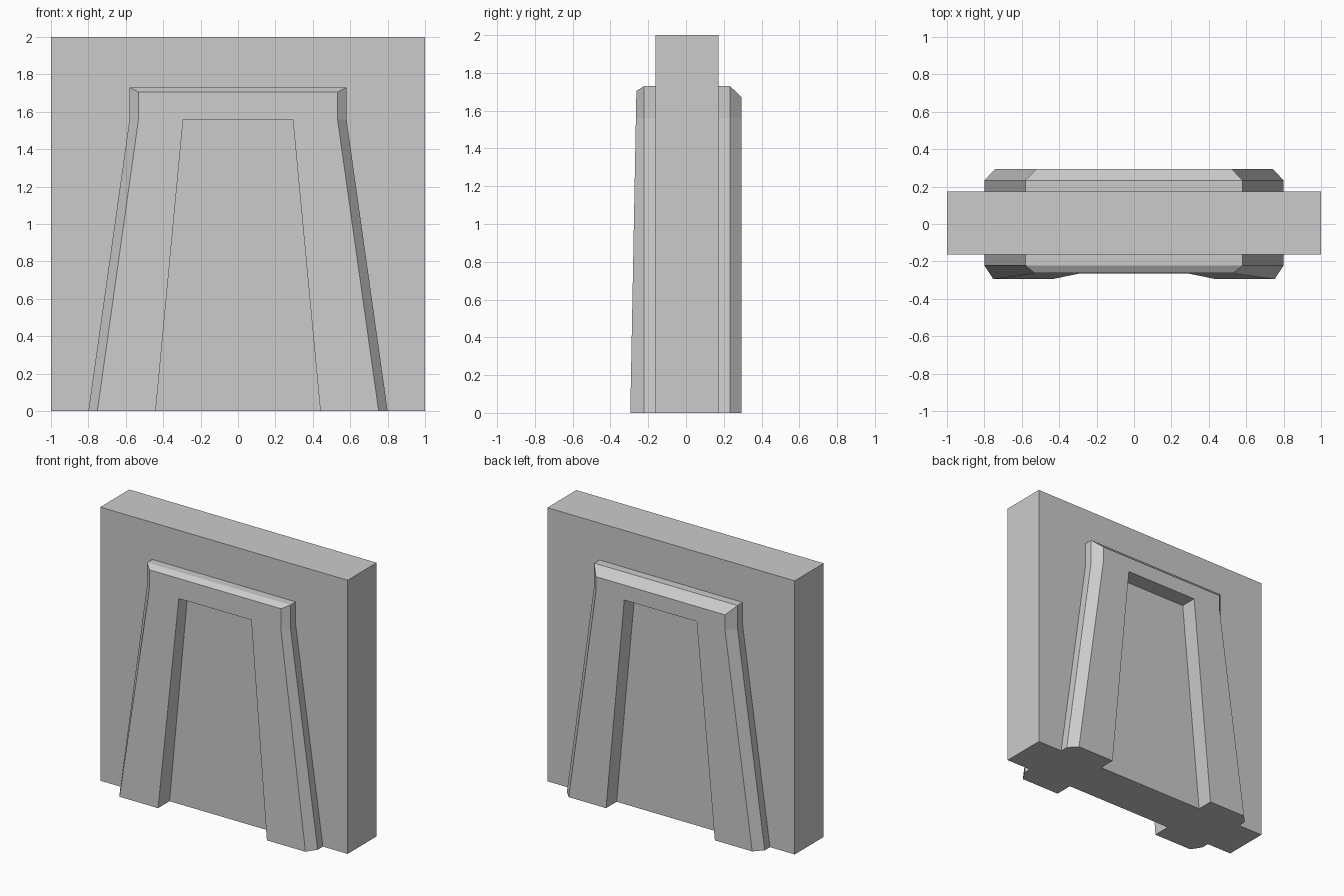
import bpy
import bmesh

if "Cube" in bpy.data.objects:
    bpy.data.objects.remove(bpy.data.objects["Cube"])


def make_object(name, bm):
    bmesh.ops.recalc_face_normals(bm, faces=bm.faces)
    mesh = bpy.data.meshes.new(name)
    bm.to_mesh(mesh)
    bm.free()
    obj = bpy.data.objects.new(name, mesh)
    bpy.context.collection.objects.link(obj)
    return obj


def arch_outline(base, shoulder, top):
    """Upside-down U: outer edge with shoulders, then the tapered opening."""
    half = [(base, 0), (shoulder, 1.56), (shoulder, top)]
    opening = [(0.44, 0), (0.293, 1.56)]
    return ([(-x, z) for x, z in half] + half[::-1]
            + opening + [(-x, z) for x, z in opening[::-1]])


def make_surround(name, y_wall, y_edge, y_base, lean, inset, top_inset):
    """Loft from wall to bevel edge to the (possibly leaning) outer face."""
    outer = arch_outline(0.80, 0.58, 1.73)
    inner = arch_outline(0.80 - inset, 0.58 - inset, 1.73 - top_inset)
    bm = bmesh.new()
    rings = [
        [bm.verts.new((x, y_wall, z)) for x, z in outer],
        [bm.verts.new((x, y_edge, z)) for x, z in outer],
        [bm.verts.new((x, y_base + lean * z, z)) for x, z in inner],
    ]
    n = len(outer)
    for a, b in zip(rings, rings[1:]):
        for i in range(n):
            j = (i + 1) % n
            bm.faces.new((a[i], a[j], b[j], b[i]))
    bm.faces.new(rings[0])
    bm.faces.new(rings[-1])
    return make_object(name, bm)


# Wall slab
Y_FRONT, Y_BACK = -0.162, 0.173
bm = bmesh.new()
bmesh.ops.create_cube(bm, size=1)
bmesh.ops.scale(bm, vec=(2, Y_BACK - Y_FRONT, 2), verts=bm.verts)
bmesh.ops.translate(bm, vec=(0, (Y_FRONT + Y_BACK) / 2, 1), verts=bm.verts)
make_object("wall", bm)

# Door surrounds: the front face leans back, the rear face is upright
make_surround("front_door_surround", Y_FRONT, -0.222, -0.295, 0.019, 0.048, 0.025)
make_surround("back_door_surround", Y_BACK, 0.233, 0.295, 0, 0.058, 0.06)
